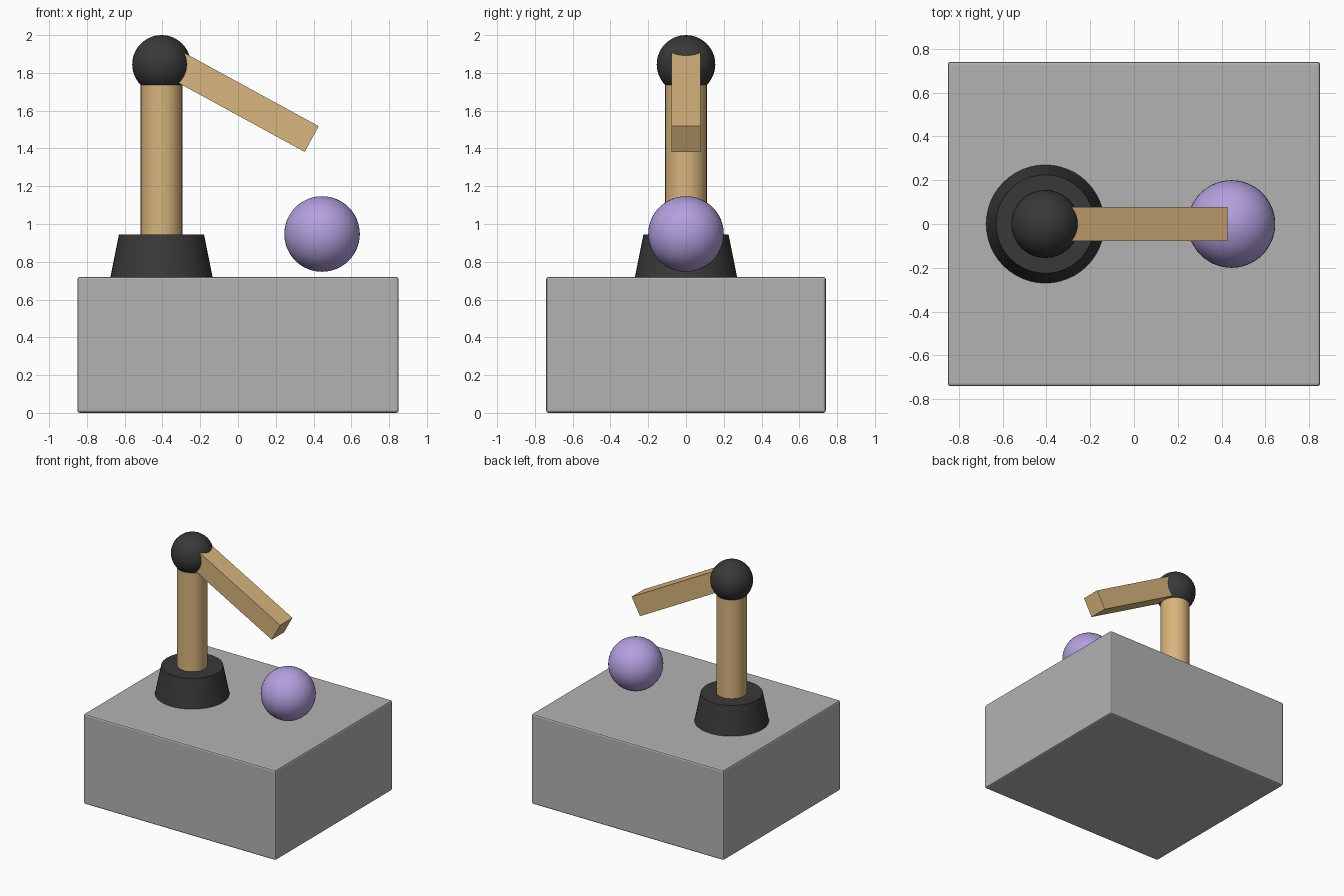
import bpy, math
from mathutils import Vector

cube = bpy.data.objects.get("Cube")
if cube:
    bpy.data.objects.remove(cube, do_unlink=True)


def material(name, rgb):
    mat = bpy.data.materials.new(name)
    mat.use_nodes = True
    mat.diffuse_color = (*rgb, 1)
    mat.node_tree.nodes["Principled BSDF"].inputs["Base Color"].default_value = (*rgb, 1)
    return mat


grey = material("grey", (0.45, 0.45, 0.45))
black = material("charcoal", (0.04, 0.04, 0.04))
tan = material("tan", (0.69, 0.46, 0.205))
purple = material("lilac", (0.45, 0.35, 0.73))


def finish(name, mat, smooth=True):
    obj = bpy.context.object
    obj.name = obj.data.name = name
    obj.data.materials.append(mat)
    if smooth:
        bpy.ops.object.shade_smooth_by_angle(angle=math.radians(35))
    return obj


def box(name, mat, center, size, rotation=(0, 0, 0)):
    bpy.ops.mesh.primitive_cube_add(size=1, location=center, rotation=rotation)
    obj = bpy.context.object
    obj.scale = size
    bpy.ops.object.transform_apply(location=False, rotation=False, scale=True)
    return finish(name, mat, smooth=False)


def cone(name, mat, x, r_low, r_high, low, high):
    bpy.ops.mesh.primitive_cone_add(vertices=48, radius1=r_low, radius2=r_high,
                                    depth=high - low, location=(x, 0, (low + high) / 2))
    return finish(name, mat)


def ball(name, mat, x, z, radius):
    bpy.ops.mesh.primitive_uv_sphere_add(segments=48, ring_count=24, radius=radius,
                                         location=(x, 0, z))
    return finish(name, mat)


POST_X = -0.405

# Plinth with slightly softened edges
plinth = box("plinth", grey, (0, 0, 0.36), (1.7, 1.48, 0.72))
bevel = plinth.modifiers.new("soft_edges", 'BEVEL')
bevel.width = 0.012
bevel.segments = 2

# Post with tapered foot and round joint
cone("foot", black, POST_X, 0.27, 0.225, 0.72, 0.945)
cone("post", tan, POST_X, 0.11, 0.11, 0.94, 1.8)
ball("joint", black, POST_X, 1.845, 0.155)

# Sloping square arm, its inner end buried in the joint
tip, root = Vector((0.39, 0, 1.45)), Vector((-0.385, 0, 1.873))
arm = tip - root
box("arm", tan, (tip + root) / 2, (arm.length, 0.155, 0.155),
    (0, math.atan2(-arm.z, arm.x), 0))

# Ball hovering just above the plinth
ball("ball", purple, 0.445, 0.947, 0.2)
